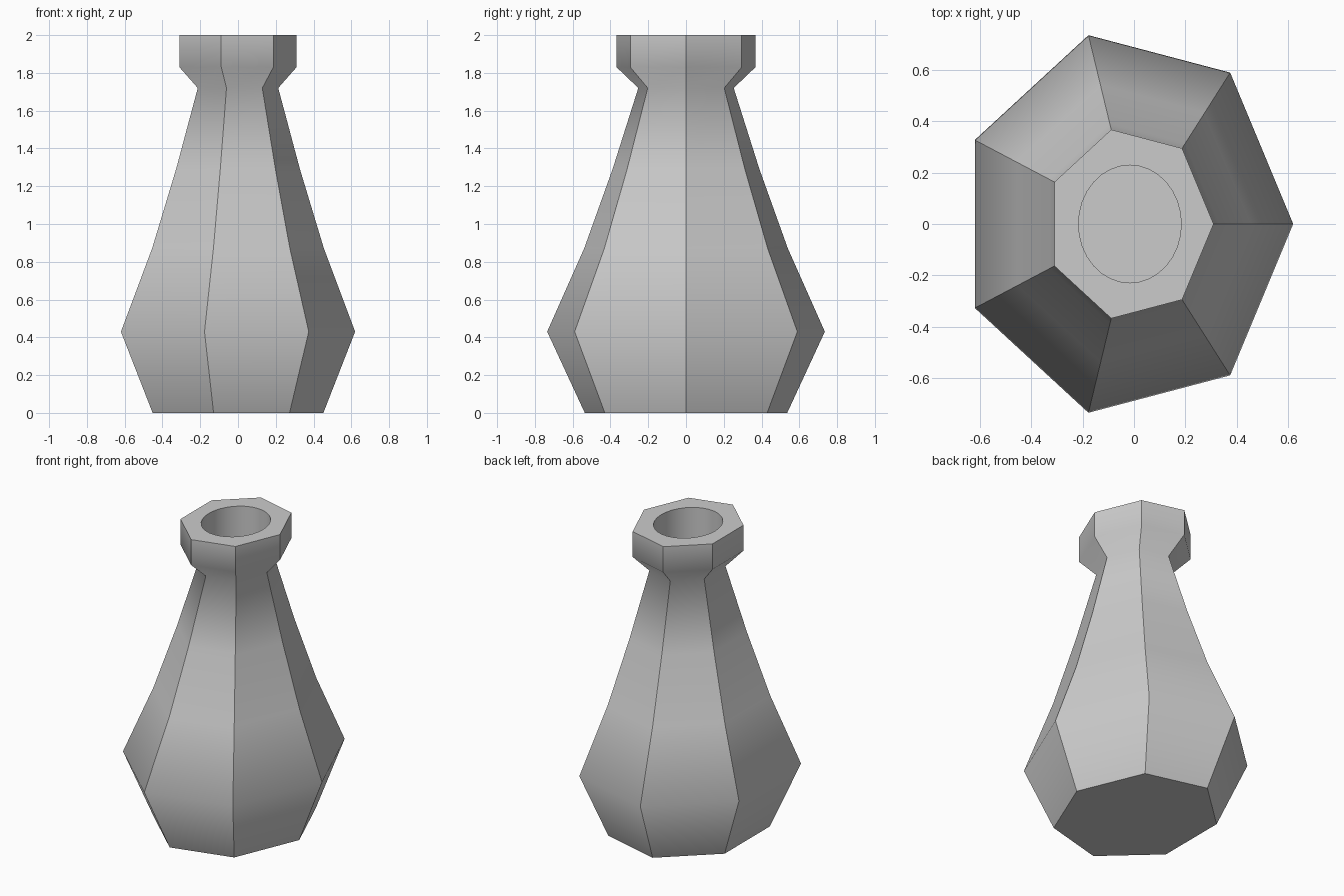
import bpy, bmesh
from math import cos, sin, tau

if "Cube" in bpy.data.objects:
    bpy.data.objects.remove(bpy.data.objects["Cube"])

SIDES, HOLE_SIDES = 7, 32
# (half width in x, height) from the foot to the rim
PROFILE = [(0.452, 0), (0.62, 0.43), (0.455, 0.87), (0.328, 1.29),
           (0.213, 1.72), (0.31, 1.83), (0.31, 2.0)]
RX, RY, OFFSET = 1.052, 1.216, -0.052   # heptagon radii and x shift per half width

bm = bmesh.new()


def ring(n, cx, rx, ry, z):
    return [bm.verts.new((cx + rx * cos(tau * i / n), ry * sin(tau * i / n), z))
            for i in range(n)]


def skin(rings):
    for a, b in zip(rings, rings[1:]):
        n = len(a)
        for i in range(n):
            j = (i + 1) % n
            bm.faces.new((a[i], a[j], b[j], b[i])).smooth = True


def loop_edges(r):
    return [bm.edges.get((r[i - 1], r[i])) for i in range(len(r))]


# Faceted outer wall
outer = [ring(SIDES, w * OFFSET, w * RX, w * RY, z) for w, z in PROFILE]
skin(outer)
bm.faces.new(outer[0][::-1])

# Round mouth cut straight down into the collar
mouth = [ring(HOLE_SIDES, -0.016, 0.2, 0.229, z) for z in (2.0, 1.74)]
skin(mouth)
bm.faces.new(mouth[1])

# Flat rim between the collar and the mouth
bmesh.ops.triangle_fill(bm, use_beauty=True, normal=(0, 0, 1),
                        edges=loop_edges(outer[-1]) + loop_edges(mouth[0]))
bmesh.ops.recalc_face_normals(bm, faces=bm.faces)

# Crisp facet corners, foot and rim; soft bends up each facet
sharp = [e for r in (outer[0], outer[-1], *mouth) for e in loop_edges(r)]
sharp += [bm.edges.get((a[i], b[i])) for a, b in zip(outer, outer[1:]) for i in range(SIDES)]
for e in sharp:
    e.smooth = False

mesh = bpy.data.meshes.new("bottle")
bm.to_mesh(mesh)
bm.free()
bpy.context.collection.objects.link(bpy.data.objects.new("bottle", mesh))
